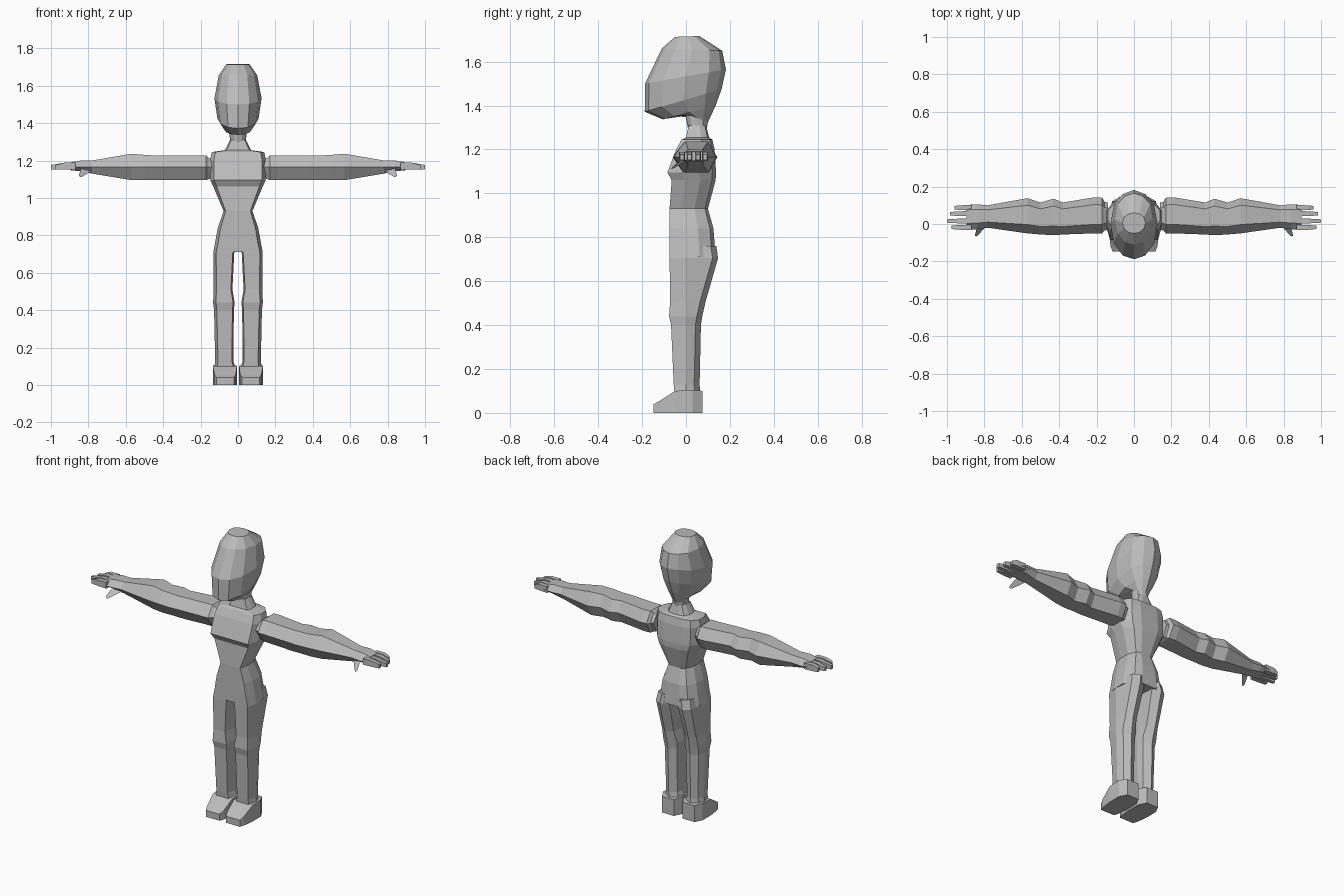
import bpy, bmesh, math
from mathutils import Vector

grey = bpy.data.materials.new("plain grey")
grey.diffuse_color = (0.5, 0.5, 0.5, 1)


def loft(name, rings, mirror=False):
    """Skin a list of equal-sized point rings and cap both ends."""
    bm = bmesh.new()
    loops = [[bm.verts.new(p) for p in r] for r in rings]
    n = len(loops[0])
    for a, b in zip(loops, loops[1:]):
        for i in range(n):
            j = (i + 1) % n
            bm.faces.new((a[i], a[j], b[j], b[i]))
    bm.faces.new(loops[0])
    bm.faces.new(loops[-1])
    bmesh.ops.recalc_face_normals(bm, faces=bm.faces)
    me = bpy.data.meshes.new(name)
    bm.to_mesh(me)
    bm.free()
    me.materials.append(grey)
    ob = bpy.data.objects.new(name, me)
    bpy.context.collection.objects.link(ob)
    if mirror:
        m = ob.modifiers.new("mirror", 'MIRROR')
        m.use_mirror_merge = False
    return ob


def head_ring(fy, fz, by, bz, w):
    """Tilted twelve-sided ring from a front point to a back point."""
    half = [(0, -1), (.48, -.9), (.85, -.55), (1, 0), (.85, .58), (.48, .88), (0, 1)]
    pts = half + [(-x, t) for x, t in half[-2:0:-1]]
    return [(x * w, (fy + by) / 2 + t * (by - fy) / 2,
             (fz + bz) / 2 + t * (bz - fz) / 2) for x, t in pts]


def torso_ring(z, f, b, w):
    """Boxy ten-sided ring with chamfered corners."""
    d = b - f
    half = [(.86 * w, f), (w, f + .3 * d), (w, b - .35 * d), (.75 * w, b - .08 * d), (.4 * w, b)]
    pts = half + [(-x, y) for x, y in reversed(half)]
    return [(x, y, z) for x, y in pts]


def leg_ring(z, i, o, f, b):
    c = (i + o) / 2
    return [(i + .008, f, z), (o - .015, f, z), (o, 0, z), (o - .014, b - .025, z),
            (c, b, z), (i + .008, b - .025, z), (i, 0, z)]


def arm_ring(x, f, b, top, bot, ridge=1.165):
    """Hexagon across the arm."""
    d = b - f
    return [(x, f, ridge), (x, f + .25 * d, top), (x, b - .2 * d, top),
            (x, b, ridge), (x, b - .2 * d, bot), (x, f + .25 * d, bot)]


def box_ring(x, y0, y1, z0, z1):
    return [(x, y0, z0), (x, y1, z0), (x, y1, z1), (x, y0, z1)]


# Head with a forward jaw, tapering into the neck
loft("head", [head_ring(*r) for r in (
    (.012, 1.28, .092, 1.28, .042),
    (-.005, 1.365, .1, 1.325, .045),
    (-.105, 1.337, .135, 1.40, .075),
    (-.188, 1.372, .162, 1.475, .11),
    (-.187, 1.50, .182, 1.565, .126),
    (-.11, 1.66, .165, 1.65, .103),
    (-.05, 1.713, .06, 1.717, .062))])

# Neck base, chest, waist and hips
loft("torso", [torso_ring(*r) for r in (
    (1.31, .012, .092, .042),
    (1.255, 0, .105, .07),
    (1.245, -.02, .12, .14),
    (1.20, -.045, .13, .15),
    (1.095, -.085, .137, .148),
    (1.06, -.065, .135, .132),
    (.93, -.075, .10, .077),
    (.84, -.075, .125, .108),
    (.71, -.075, .135, .132))])

# Legs
loft("leg", [leg_ring(*r) for r in (
    (.76, .01, .122, -.073, .138),
    (.705, .02, .132, -.075, .146),
    (.51, .03, .13, -.072, .09),
    (.44, .018, .133, -.077, .074),
    (.40, .022, .128, -.068, .068),
    (.13, .025, .122, -.056, .062),
    (.08, .012, .128, -.052, .065))], True)

# Feet, lofted from toe to heel
feet = []
for y, x0, x1, top in ((-.147, .022, .115, .04), (-.12, .012, .125, .055),
                       (-.05, .006, .134, .10), (.03, .008, .134, .105),
                       (.075, .03, .11, .10)):
    feet.append([(x0, y, 0), (x1, y, 0), (x1, y, top), (x0, y, top)])
loft("foot", feet, True)

# Arms ending in palms
loft("arm", [arm_ring(*r) for r in (
    (.14, -.03, .115, 1.205, 1.105),
    (.157, -.035, .118, 1.215, 1.1),
    (.17, -.05, .14, 1.226, 1.095),
    (.21, -.05, .143, 1.226, 1.095),
    (.38, -.056, .115, 1.226, 1.095),
    (.43, -.06, .135, 1.226, 1.095),
    (.50, -.056, .115, 1.23, 1.095),
    (.57, -.05, .138, 1.236, 1.095),
    (.78, -.02, .10, 1.20, 1.13),
    (.84, -.028, .105, 1.2, 1.142),
    (.895, -.03, .102, 1.19, 1.148))], True)

# Four fingers
for k, (y, tip) in enumerate(((-.018, .975), (.016, 1.0), (.055, .985), (.087, .96))):
    loft("finger_%d" % (k + 1), [
        box_ring(.87, y - .014, y + .014, 1.150, 1.188),
        box_ring(.93, y - .013, y + .013, 1.152, 1.188),
        box_ring(tip, y - .009, y + .009, 1.153, 1.176)], True)

# Thumb pointing forward and down
thumb = []
for x, y, z, s in ((.80, .01, 1.165, .026), (.825, -.03, 1.138, .018), (.843, -.062, 1.116, .008)):
    thumb.append([(x - s, y, z - s * .5), (x, y - s * .6, z - s * .6),
                  (x + s, y, z + s * .5), (x, y + s * .6, z + s * .6)])
loft("thumb", thumb, True)
